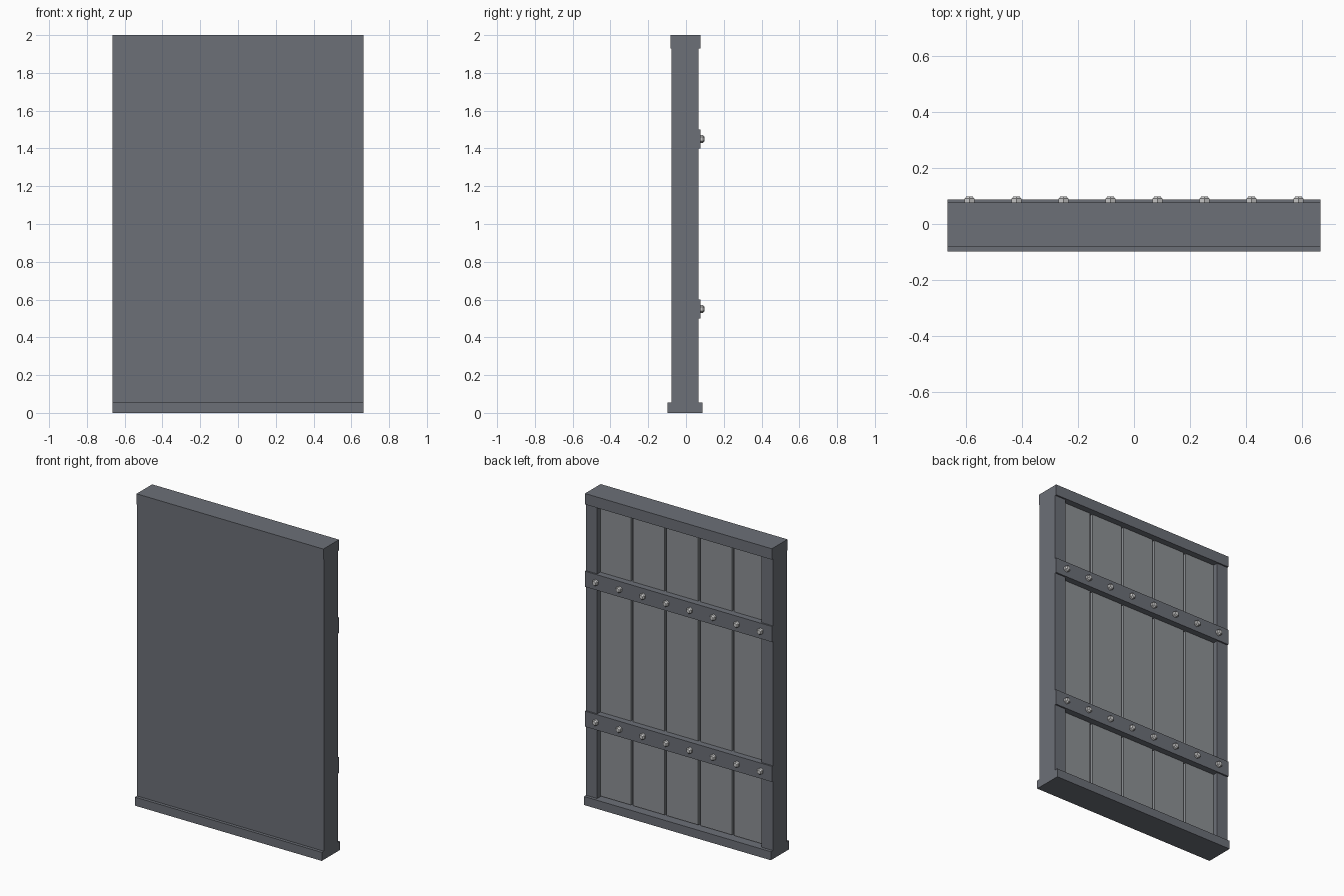
import bpy, bmesh, math
from mathutils import Matrix

if "Cube" in bpy.data.objects:
    bpy.data.objects.remove(bpy.data.objects["Cube"])


def material(name, rgb):
    m = bpy.data.materials.new(name)
    m.diffuse_color = (*rgb, 1)
    m.use_nodes = True
    m.node_tree.nodes["Principled BSDF"].inputs["Base Color"].default_value = m.diffuse_color
    return m


FRAME = material("dark_steel", (0.15, 0.16, 0.185))
PLANK = material("grey_steel", (0.27, 0.285, 0.3))
STUD = material("light_steel", (0.62, 0.64, 0.64))


def box(name, x, y, z, mat=FRAME):
    """Box from (min, max) ranges on each axis."""
    bm = bmesh.new()
    bmesh.ops.create_cube(bm, size=1)
    for v in bm.verts:
        v.co = [r[0] if c < 0 else r[1] for c, r in zip(v.co, (x, y, z))]
    return finish(name, bm, mat)


def finish(name, bm, mat):
    me = bpy.data.meshes.new(name)
    bm.to_mesh(me)
    bm.free()
    me.materials.append(mat)
    ob = bpy.data.objects.new(name, me)
    bpy.context.collection.objects.link(ob)
    return ob


def stud(name, x, z):
    """Six-sided bolt head with a tapered cap, pointing to +y."""
    bm = bmesh.new()
    for r1, r2, y0, y1 in ((0.02, 0.02, 0.074, 0.09), (0.02, 0.013, 0.09, 0.098)):
        m = (Matrix.Translation((x, (y0 + y1) / 2, z))
             @ Matrix.Rotation(-math.pi / 2, 4, 'X'))
        bmesh.ops.create_cone(bm, cap_ends=True, segments=6, radius1=r1,
                              radius2=r2, depth=y1 - y0, matrix=m)
    return finish(name, bm, STUD)


W = 0.665          # half width
FRONT = -0.078     # front face
IN = 0.585         # inner edge of the stiles

# flat front sheet and the two rails
box("front_sheet", (-W, W), (FRONT, 0.018), (0.03, 1.97))
box("bottom_rail", (-W, W), (-0.098, 0.087), (0, 0.055))
box("top_rail", (-W, W), (FRONT - 0.004, 0.077), (1.93, 2.0))

# side stiles
for side, s in (("left", -1), ("right", 1)):
    box(side + "_stile", sorted((s * IN, s * W)), (0.01, 0.067), (0.03, 1.97))

# five planks with narrow grooves between them
for i in range(5):
    c = (i - 2) * 0.24
    box(f"plank_{i + 1}", (max(c - 0.112, -IN), min(c + 0.112, IN)),
        (0.01, 0.036), (0.06, 1.95), PLANK)

# cross bands with rows of studs
for label, z in (("lower", 0.55), ("upper", 1.45)):
    box(label + "_band", (-W, W), (0.012, 0.077), (z - 0.05, z + 0.05))
    for i in range(8):
        stud(f"{label}_stud_{i + 1}", (i - 3.5) * 0.1675, z)
